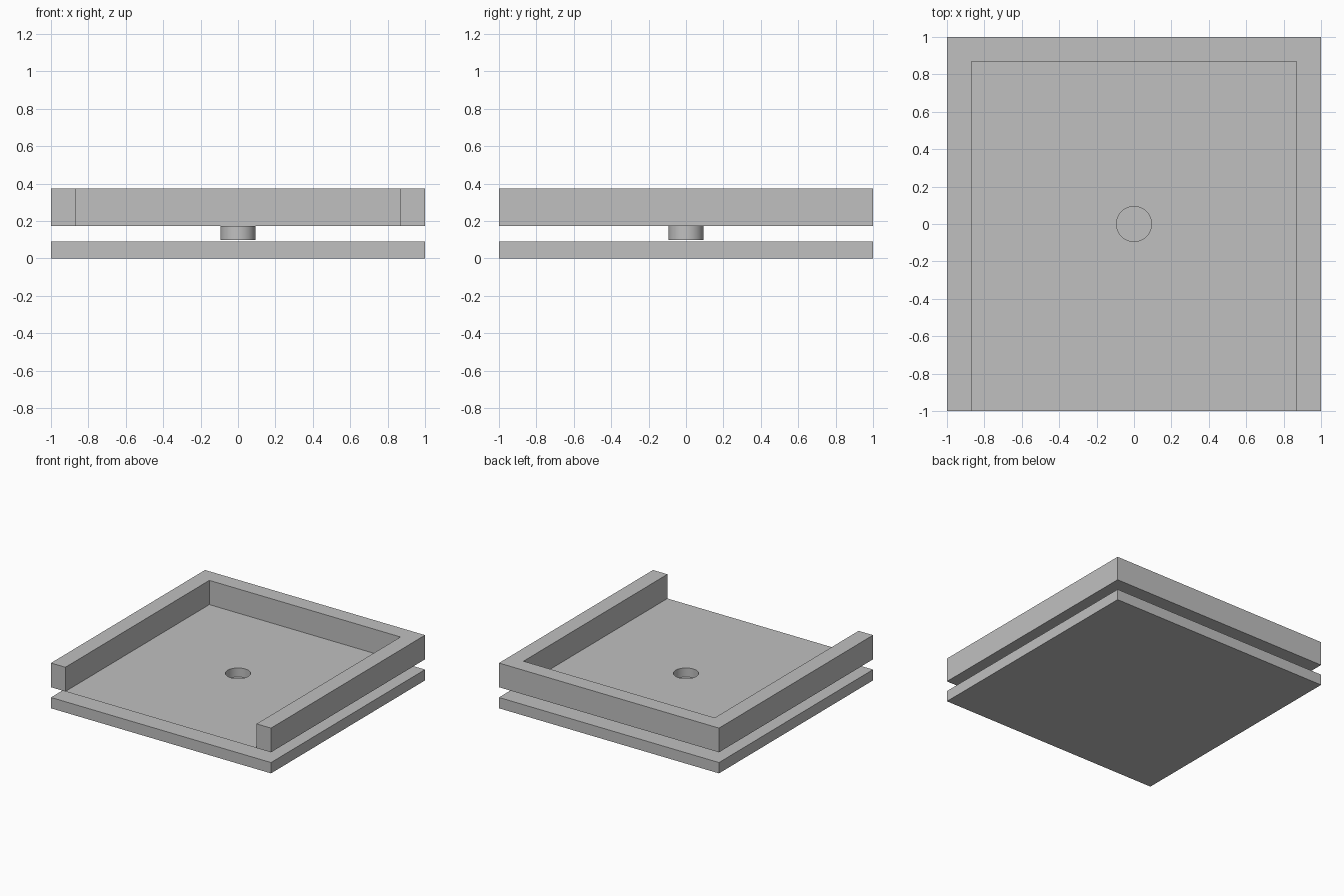
import bpy
import bmesh
import math
from mathutils import Vector

if "Cube" in bpy.data.objects:
    bpy.data.objects.remove(bpy.data.objects["Cube"], do_unlink=True)

HALF = 1.0           # half the outer width
INNER = 0.869        # inner side of the walls
BASE_TOP = 0.089
SOCKET_BOTTOM = 0.099
FLOOR = 0.173
WALL_TOP = 0.372
RADIUS = 0.094
SEGMENTS = 48

grey = bpy.data.materials.new("light grey")
grey.use_nodes = True
colour = (0.53, 0.53, 0.53, 1)
grey.diffuse_color = colour
grey.node_tree.nodes["Principled BSDF"].inputs["Base Color"].default_value = colour


def make_object(name, bm):
    mesh = bpy.data.meshes.new(name)
    bm.to_mesh(mesh)
    bm.free()
    mesh.materials.append(grey)
    obj = bpy.data.objects.new(name, mesh)
    bpy.context.collection.objects.link(obj)
    return obj


def prism(name, outline, bottom, top):
    """Extrude a flat outline straight up."""
    bm = bmesh.new()
    face = bm.faces.new([bm.verts.new((x, y, bottom)) for x, y in outline])
    result = bmesh.ops.extrude_face_region(bm, geom=[face], use_keep_orig=True)
    verts = [v for v in result["geom"] if isinstance(v, bmesh.types.BMVert)]
    bmesh.ops.translate(bm, verts=verts, vec=(0, 0, top - bottom))
    bmesh.ops.recalc_face_normals(bm, faces=bm.faces)
    return make_object(name, bm)


def ring(bm, points, z):
    """Closed loop of edges at one height."""
    verts = [bm.verts.new((x, y, z)) for x, y in points]
    return [bm.edges.new((v, verts[i - 1])) for i, v in enumerate(verts)]


# Base plate
prism("base_plate", [(-HALF, -HALF), (HALF, -HALF), (HALF, HALF), (-HALF, HALF)],
      0, BASE_TOP)

# Wall around three sides, open at the front
right = [(-INNER, INNER), (-INNER, -HALF), (-HALF, -HALF), (-HALF, HALF)]
left = [(-x, y) for x, y in reversed(right)]
prism("surrounding_wall", right + left, FLOOR, WALL_TOP)

# Thin tray floor with a round opening
circle = [(RADIUS * math.cos(2 * math.pi * i / SEGMENTS),
           RADIUS * math.sin(2 * math.pi * i / SEGMENTS)) for i in range(SEGMENTS)]
bm = bmesh.new()
edges = ring(bm, [(-INNER, -HALF), (INNER, -HALF), (INNER, INNER), (-INNER, INNER)], FLOOR)
edges += ring(bm, circle, FLOOR)
bmesh.ops.triangle_fill(bm, edges=edges, use_beauty=True, normal=Vector((0, 0, 1)))
for face in bm.faces:
    face.normal_update()
    if face.normal.z < 0:
        face.normal_flip()
make_object("tray_floor", bm)

# Hollow round socket hanging under the floor
bm = bmesh.new()
lower = ring(bm, circle, SOCKET_BOTTOM)
upper = ring(bm, circle, FLOOR)
bmesh.ops.bridge_loops(bm, edges=lower + upper)
bmesh.ops.contextual_create(bm, geom=lower)
bmesh.ops.recalc_face_normals(bm, faces=bm.faces)
socket = make_object("round_socket", bm)

bpy.ops.object.select_all(action="DESELECT")
socket.select_set(True)
bpy.context.view_layer.objects.active = socket
bpy.ops.object.shade_smooth_by_angle(angle=math.radians(30))
